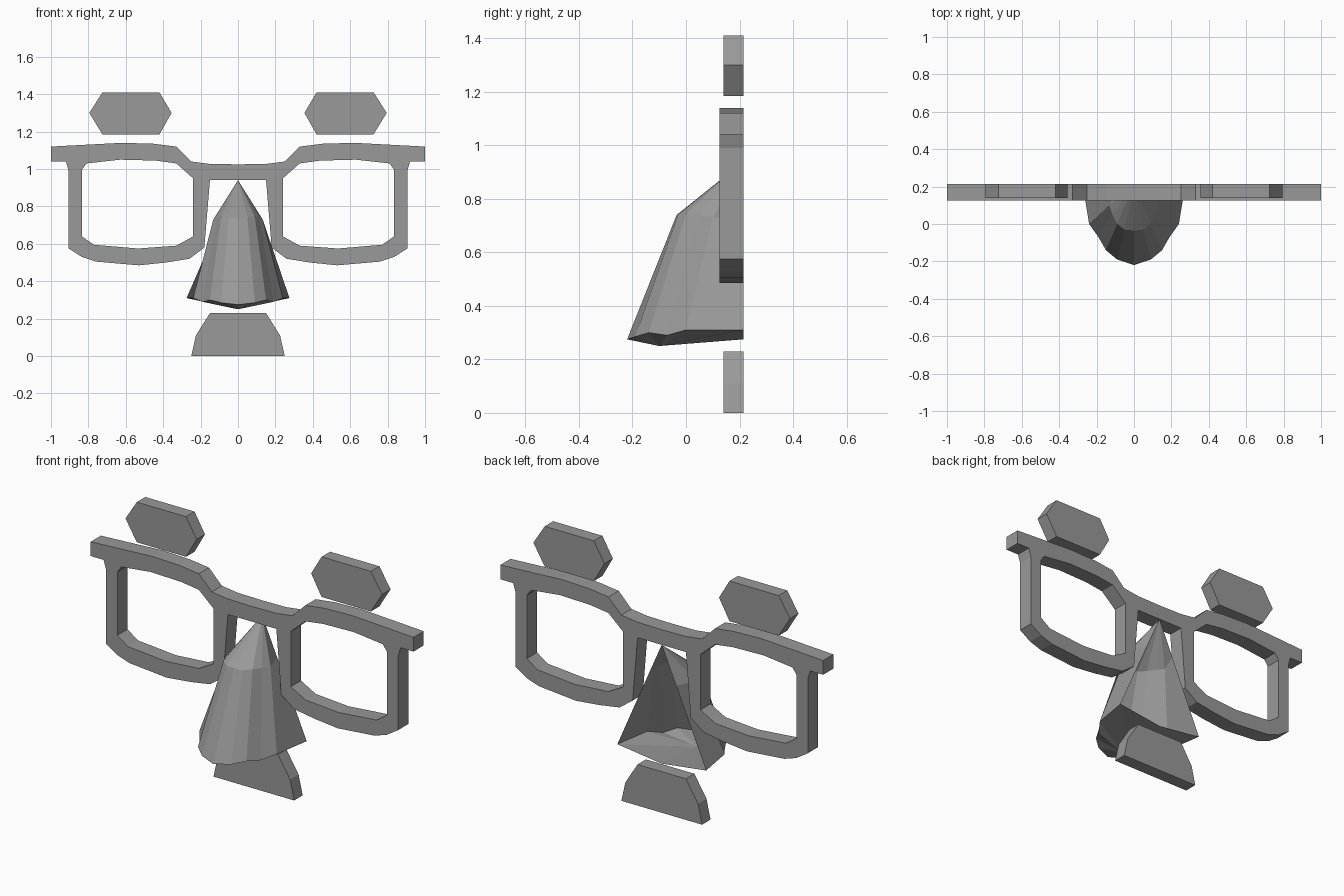
import bpy
import bmesh

cube = bpy.data.objects.get("Cube")
if cube:
    bpy.data.objects.remove(cube, do_unlink=True)

grey = bpy.data.materials.new("plain grey")
grey.use_nodes = True
grey.diffuse_color = (0.32, 0.32, 0.32, 1)
grey.node_tree.nodes["Principled BSDF"].inputs["Base Color"].default_value = grey.diffuse_color

BACK = 0.215


def finish(bm, name):
    bmesh.ops.recalc_face_normals(bm, faces=bm.faces[:])
    mesh = bpy.data.meshes.new(name)
    bm.to_mesh(mesh)
    bm.free()
    mesh.materials.append(grey)
    obj = bpy.data.objects.new(name, mesh)
    bpy.context.collection.objects.link(obj)
    return obj


def flip(points):
    """Mirror points across x = 0, in reversed order, without the middle ones."""
    return [(-p[0], *p[1:]) for p in reversed(points) if p[0] != 0]


def plate(name, loops, front):
    """Fill an outline (and its holes) in the xz plane and extrude it to the back."""
    bm = bmesh.new()
    for loop in loops:
        vs = [bm.verts.new((x, front, z)) for x, z in loop]
        for a, b in zip(vs, vs[1:] + vs[:1]):
            bm.edges.new((a, b))
    bmesh.ops.triangle_fill(bm, edges=bm.edges[:], use_beauty=True, use_dissolve=False)
    ext = bmesh.ops.extrude_face_region(bm, geom=bm.faces[:])["geom"]
    for v in ext:
        if isinstance(v, bmesh.types.BMVert):
            v.co.y = BACK
    bmesh.ops.dissolve_limit(bm, angle_limit=0.01, verts=bm.verts[:], edges=bm.edges[:])
    return finish(bm, name)


# Glasses frame: upper and lower outline of one half, plus the lens opening
top = [(0, 1.025), (0.15, 1.027), (0.25, 1.04), (0.33, 1.12), (0.45, 1.135),
       (0.62, 1.14), (0.81, 1.13), (1, 1.12)]
under = [(1, 1.04), (0.92, 1.04), (0.905, 0.99), (0.905, 0.575), (0.835, 0.53),
         (0.76, 0.505), (0.53, 0.485), (0.385, 0.5), (0.26, 0.52), (0.18, 0.58),
         (0.15, 0.94), (0, 0.94)]
lens = [(0.24, 0.95), (0.33, 1.03), (0.44, 1.045), (0.63, 1.05), (0.81, 1.03),
        (0.835, 0.995), (0.835, 0.64), (0.77, 0.595), (0.535, 0.575),
        (0.33, 0.59), (0.24, 0.64)]
half = top + under
frame = plate("glasses_frame", [half + flip(half), lens, flip(lens)], 0.125)

# Eyebrows
brow = [(0.355, 1.3), (0.42, 1.41), (0.725, 1.41), (0.795, 1.3), (0.725, 1.185), (0.42, 1.185)]
plate("left_eyebrow", [brow], 0.14)
plate("right_eyebrow", [flip(brow)], 0.14)

# Mouth
lip = [(0.25, 0), (0.225, 0.11), (0.15, 0.23)]
plate("mouth", [lip + flip(lip)], 0.14)

# Nose: faceted shell, open at the back, with a shallow pointed underside
rim = [(0.275, BACK, 0.31), (0.24, 0, 0.31), (0.19, -0.07, 0.29),
       (0.15, -0.14, 0.3), (0.09, -0.19, 0.285), (0, -0.22, 0.275)]
shoulder = [(0.09, BACK, 0.735), (0.132, 0.1, 0.73), (0.115, 0.05, 0.74),
            (0.09, 0, 0.745), (0.05, -0.03, 0.74), (0, -0.035, 0.74)]
bm = bmesh.new()
low = [bm.verts.new(p) for p in rim + flip(rim)]
high = [bm.verts.new(p) for p in shoulder + flip(shoulder)]
tip = bm.verts.new((0, BACK, 0.94))
base = bm.verts.new((0, -0.1, 0.25))
base_back = bm.verts.new((0, BACK, 0.275))
for i in range(len(low) - 1):
    bm.faces.new((low[i], low[i + 1], high[i + 1], high[i]))
    bm.faces.new((high[i], high[i + 1], tip))
    bm.faces.new((low[i + 1], low[i], base))
bm.faces.new((low[0], base_back, base))
bm.faces.new((base_back, low[-1], base))
finish(bm, "nose")
